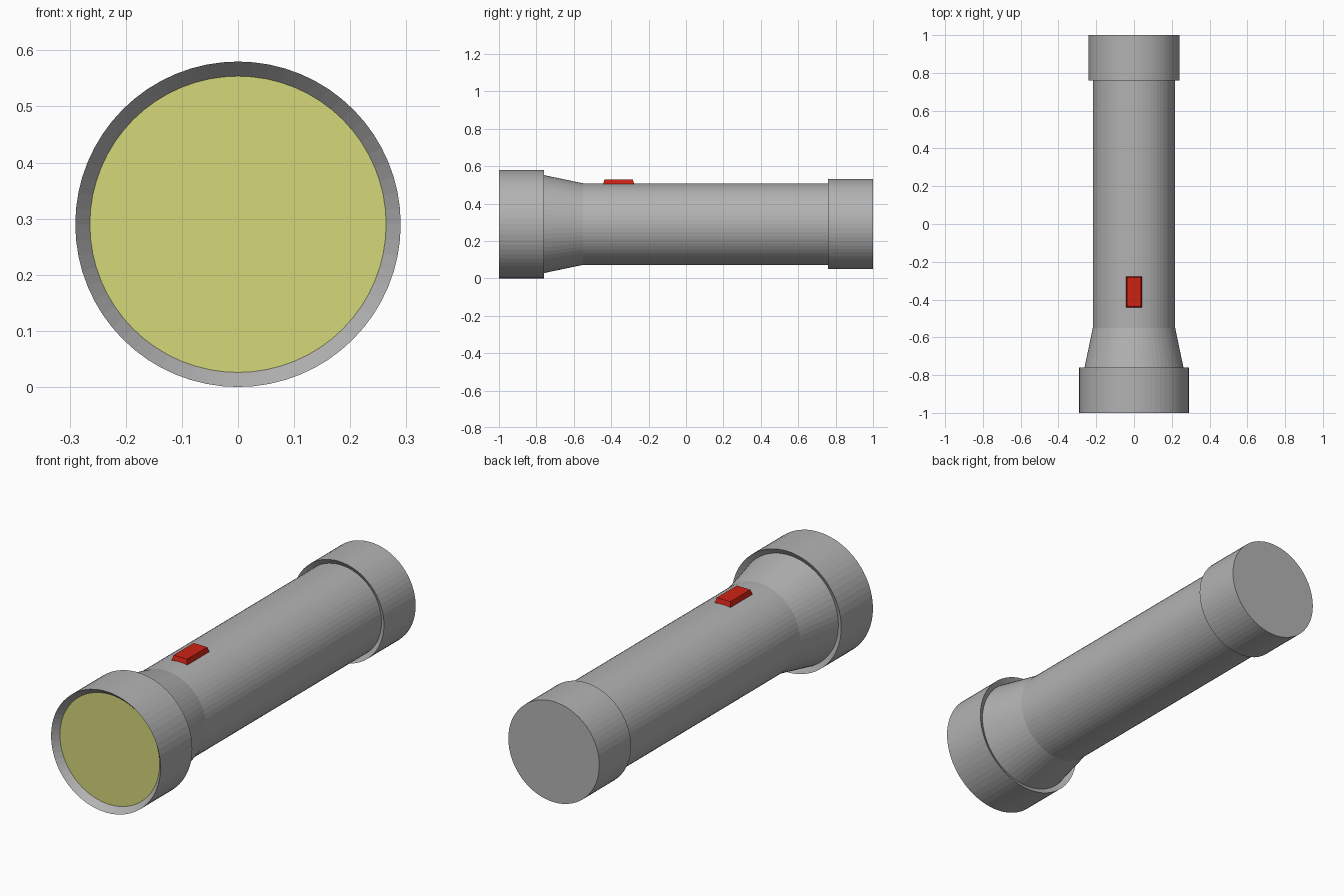
import bpy, bmesh, math

if "Cube" in bpy.data.objects:
    bpy.data.objects.remove(bpy.data.objects["Cube"])

AXIS_Z = 0.29
SIDES = 64


def material(name, color):
    m = bpy.data.materials.new(name)
    m.diffuse_color = (*color, 1)
    m.use_nodes = True
    m.node_tree.nodes["Principled BSDF"].inputs["Base Color"].default_value = m.diffuse_color
    return m


grey = material("grey metal", (0.45, 0.45, 0.45))
yellow = material("yellow lens", (0.66, 0.68, 0.19))
red = material("red button", (0.62, 0.016, 0.007))


def finish(name, bm, mat):
    bmesh.ops.recalc_face_normals(bm, faces=bm.faces)
    mesh = bpy.data.meshes.new(name)
    bm.to_mesh(mesh)
    bm.free()
    mesh.materials.append(mat)
    obj = bpy.data.objects.new(name, mesh)
    bpy.context.collection.objects.link(obj)
    return obj


def lathe(name, profile, mat, closed=False, caps=()):
    """Turn (y, radius) points around the torch axis; caps lists ring indices to fill."""
    bm = bmesh.new()
    rings = []
    for y, r in profile:
        rings.append([bm.verts.new((r * math.sin(2 * math.pi * i / SIDES), y,
                                    AXIS_Z + r * math.cos(2 * math.pi * i / SIDES)))
                      for i in range(SIDES)])
    pairs = list(zip(rings, rings[1:]))
    if closed:
        pairs.append((rings[-1], rings[0]))
    for a, b in pairs:
        for i in range(SIDES):
            j = (i + 1) % SIDES
            bm.faces.new((a[i], a[j], b[j], b[i]))
    for c in caps:
        bm.faces.new(rings[c])
    return finish(name, bm, mat)


# Barrel with flared neck running into the head
lathe("barrel", [(-0.775, 0.265), (-0.55, 0.218), (0.775, 0.218)], grey)

# Head collar with inward sloping rims
lathe("head_collar", [(-1.0, 0.29), (-0.76, 0.29), (-0.775, 0.264), (-0.97, 0.264)],
      grey, closed=True)

# Lens disc recessed inside the head
lathe("lens", [(-0.97, 0.264), (-0.965, 0.264)], yellow, caps=(0, 1))

# Tail cap, closed at the back
lathe("tail_cap", [(0.775, 0.217), (0.76, 0.241), (1.0, 0.241)], grey, caps=(2,))

# Switch button: box tapered towards the top
bm = bmesh.new()
bmesh.ops.create_cube(bm, size=1)
for v in bm.verts:
    top = v.co.z > 0
    v.co.x *= 0.072 if top else 0.084
    v.co.y = -0.36 + v.co.y * (0.152 if top else 0.168)
    v.co.z = 0.528 if top else 0.502
finish("switch_button", bm, red)
